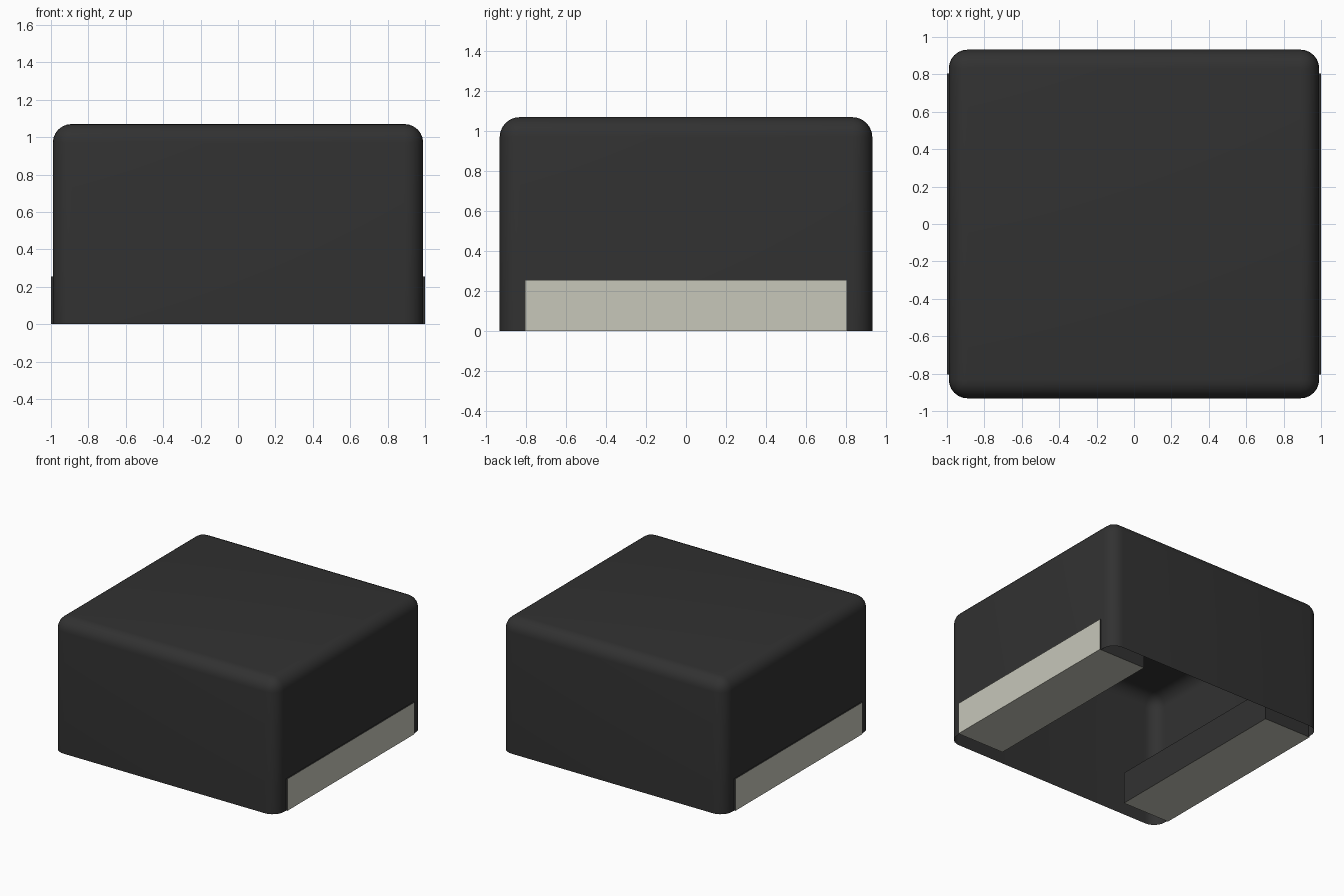
import bpy, bmesh

old = bpy.data.objects.get("Cube")
if old:
    bpy.data.objects.remove(old, do_unlink=True)


def make_material(name, rgb):
    mat = bpy.data.materials.new(name)
    mat.use_nodes = True
    color = (*rgb, 1.0)
    mat.diffuse_color = color
    mat.node_tree.nodes["Principled BSDF"].inputs["Base Color"].default_value = color
    return mat


charcoal = make_material("charcoal", (0.031, 0.031, 0.031))
warm_grey = make_material("warm_grey", (0.57, 0.57, 0.49))


def box_bmesh(lo, hi):
    bm = bmesh.new()
    bmesh.ops.create_cube(bm, size=1.0)
    for v in bm.verts:
        v.co = [(a + b) / 2 + c * (b - a) for a, b, c in zip(lo, hi, v.co)]
    bm.normal_update()
    return bm


def add_object(name, bm, materials):
    mesh = bpy.data.meshes.new(name)
    bm.to_mesh(mesh)
    bm.free()
    for mat in materials:
        mesh.materials.append(mat)
    obj = bpy.data.objects.new(name, mesh)
    bpy.context.collection.objects.link(obj)
    return obj


# Thin cover, open underneath, with rounded upright and top edges
bm = box_bmesh((-0.99, -0.932, 0.0), (0.99, 0.932, 1.07))
floor = [f for f in bm.faces if f.normal.z < -0.5]
bmesh.ops.delete(bm, geom=floor, context='FACES_ONLY')
rounded = [e for e in bm.edges if not e.is_boundary]
bmesh.ops.bevel(bm, geom=rounded, offset=0.1, segments=6, profile=0.5,
                affect='EDGES', clamp_overlap=True)
cover = add_object("cover", bm, [charcoal])
bpy.context.view_layer.objects.active = cover
cover.select_set(True)
bpy.ops.object.shade_smooth_by_angle(angle=0.7)
cover.select_set(False)

# Side runners: pale outer side and underside, dark elsewhere
for side, label in ((1, "left"), (-1, "right")):
    x0, x1 = sorted((side * 0.58, side * 1.0))
    bm = box_bmesh((x0, -0.805, 0.0), (x1, 0.805, 0.255))
    for f in bm.faces:
        pale = f.normal.x * side > 0.5 or f.normal.z < -0.5
        f.material_index = 1 if pale else 0
    add_object(label + "_runner", bm, [charcoal, warm_grey])
